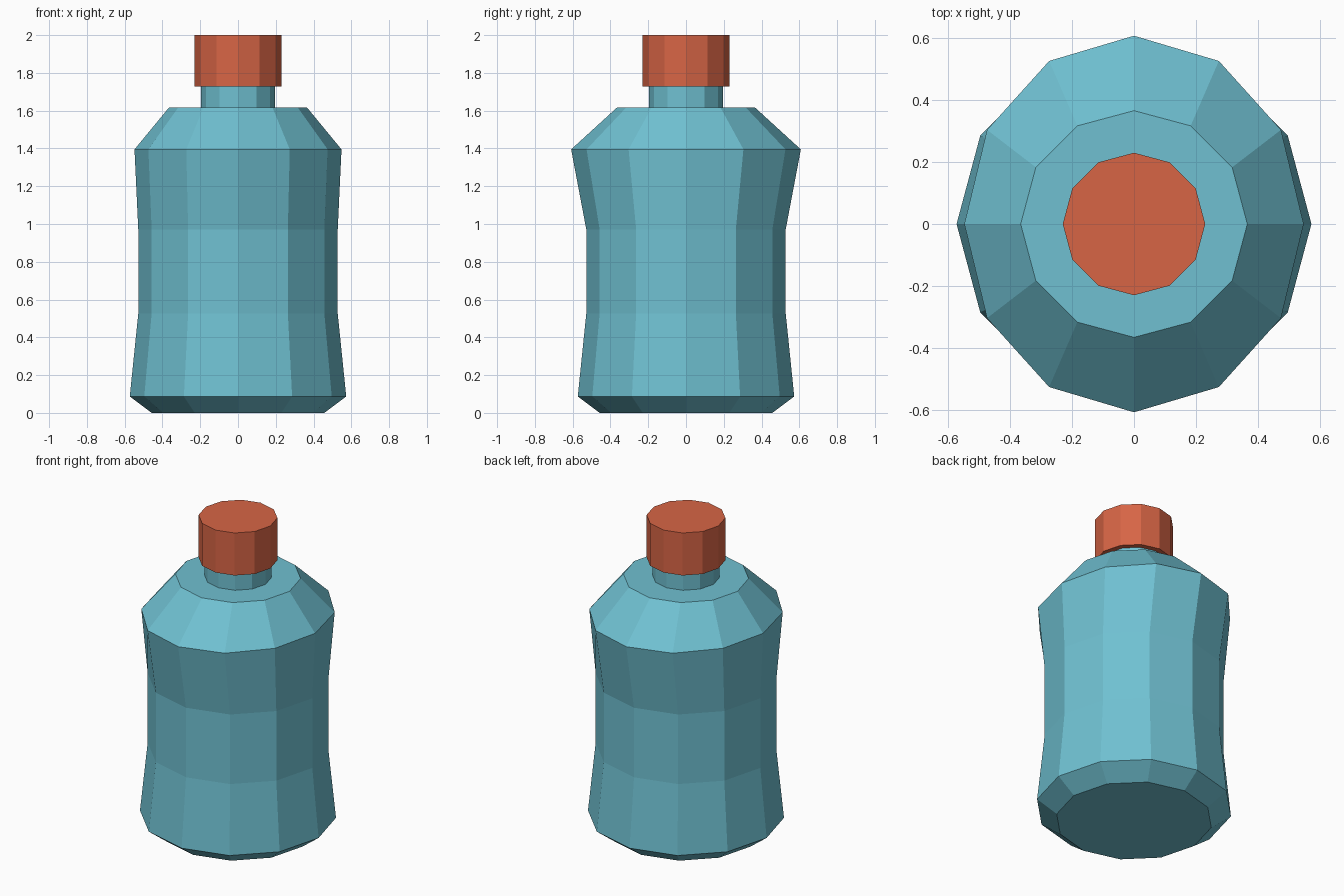
import bpy, bmesh
from math import cos, sin, pi

if "Cube" in bpy.data.objects:
    bpy.data.objects.remove(bpy.data.objects["Cube"])

SIDES = 12


def material(name, rgb):
    m = bpy.data.materials.new(name)
    m.diffuse_color = (*rgb, 1)
    m.use_nodes = True
    m.node_tree.nodes["Principled BSDF"].inputs["Base Color"].default_value = m.diffuse_color
    return m


def loft(name, rings, mat):
    """Flat-faced, capped solid through (x radius, y radius, z) rings."""
    bm = bmesh.new()
    loops = [[bm.verts.new((rx * cos(2 * pi * i / SIDES), ry * sin(2 * pi * i / SIDES), z))
              for i in range(SIDES)] for rx, ry, z in rings]
    for a, b in zip(loops, loops[1:]):
        for i in range(SIDES):
            j = (i + 1) % SIDES
            bm.faces.new((a[i], a[j], b[j], b[i]))
    bm.faces.new(loops[0][::-1])
    bm.faces.new(loops[-1])
    mesh = bpy.data.meshes.new(name)
    bm.to_mesh(mesh)
    bm.free()
    mesh.materials.append(mat)
    obj = bpy.data.objects.new(name, mesh)
    bpy.context.collection.objects.link(obj)
    return obj


blue = material("blue_plastic", (0.16, 0.53, 0.64))
orange = material("orange_plastic", (0.68, 0.13, 0.06))

# Bottle body: bevelled base, pinched waist, oval shoulder, flat ledge, neck
loft("bottle_body", [
    (0.457, 0.457, 0.0),
    (0.573, 0.573, 0.087),
    (0.528, 0.528, 0.525),
    (0.528, 0.528, 0.972),
    (0.548, 0.608, 1.395),
    (0.366, 0.366, 1.616),
    (0.196, 0.196, 1.616),
    (0.196, 0.196, 1.727),
], blue)

# Screw cap
loft("cap", [(0.23, 0.23, 1.727), (0.23, 0.23, 2.0)], orange)
